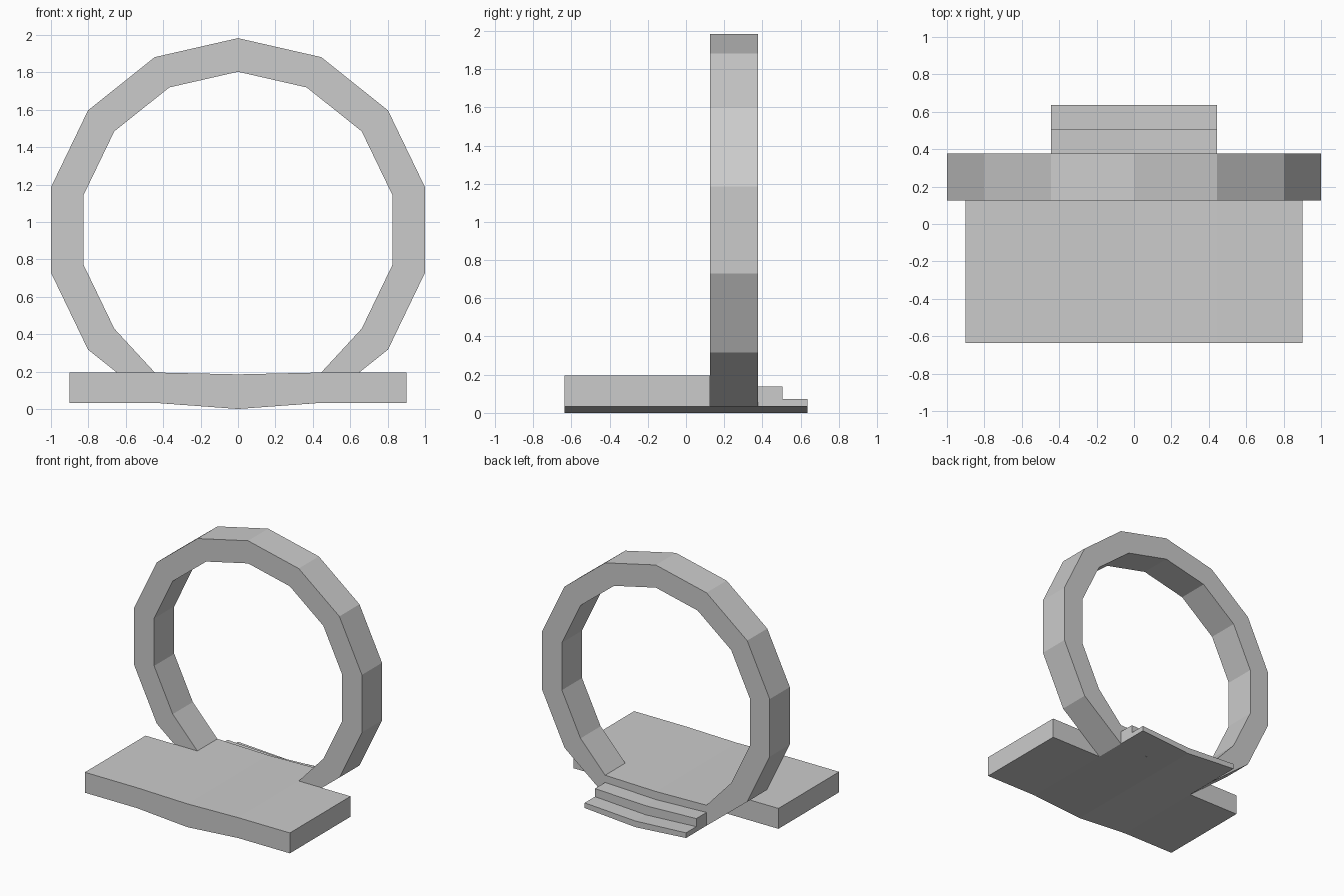
import bpy, bmesh
from math import sin, cos, pi

if "Cube" in bpy.data.objects:
    bpy.data.objects.remove(bpy.data.objects["Cube"])

N = 14                      # sides of the ring
CZ, R_OUT, R_IN = 0.957, 1.0257, 0.846
Y_FRONT, Y_RING, Y_BACK = -0.635, 0.126, 0.378


def finish(name, bm):
    bmesh.ops.recalc_face_normals(bm, faces=bm.faces[:])
    mesh = bpy.data.meshes.new(name)
    bm.to_mesh(mesh)
    bm.free()
    obj = bpy.data.objects.new(name, mesh)
    bpy.context.collection.objects.link(obj)
    return obj


def sagging_slab(name, xs, top, bottom, sag_top, sag_bottom, y0, y1):
    """Bar along x whose middle dips slightly, extruded from y0 to y1."""
    bm = bmesh.new()
    cols = []
    for x in xs:
        mid = x == 0
        zt = top - (sag_top if mid else 0)
        zb = bottom - (sag_bottom if mid else 0)
        cols.append([bm.verts.new(p) for p in
                     ((x, y0, zb), (x, y1, zb), (x, y1, zt), (x, y0, zt))])
    for a, b in zip(cols, cols[1:]):
        for i in range(4):
            j = (i + 1) % 4
            bm.faces.new((a[i], a[j], b[j], b[i]))
    bm.faces.new(cols[0])
    bm.faces.new(cols[-1])
    return finish(name, bm)


# Upright ring, flattened where it meets the platform
bm = bmesh.new()
sections = []
for k in range(N):
    a = 2 * pi * k / N
    outer = [R_OUT * sin(a), CZ + R_OUT * cos(a)]
    inner = [R_IN * sin(a), CZ + R_IN * cos(a)]
    if k == N // 2:
        outer, inner = [0, 0], [0, 0.185]
    elif abs(k - N // 2) == 1:
        inner = [outer[0], 0.195]
    sections.append([bm.verts.new(p) for p in (
        (outer[0], Y_RING, outer[1]), (outer[0], Y_BACK, outer[1]),
        (inner[0], Y_BACK, inner[1]), (inner[0], Y_RING, inner[1]))])
for k in range(N):
    a, b = sections[k], sections[(k + 1) % N]
    for i in range(4):
        j = (i + 1) % 4
        bm.faces.new((a[i], a[j], b[j], b[i]))
finish("ring", bm)

# Front platform
W = R_OUT * sin(2 * pi / N)
sagging_slab("platform", (-0.9, -W, 0, W, 0.9), 0.195, 0.033, 0.010, 0.033,
             Y_FRONT, Y_RING)

# Two steps behind the ring
sagging_slab("upper_step", (-W, 0, W), 0.138, 0.033, 0.017, 0.033, Y_BACK, 0.506)
sagging_slab("lower_step", (-W, 0, W), 0.074, 0.033, 0.025, 0.033, 0.506, 0.635)
